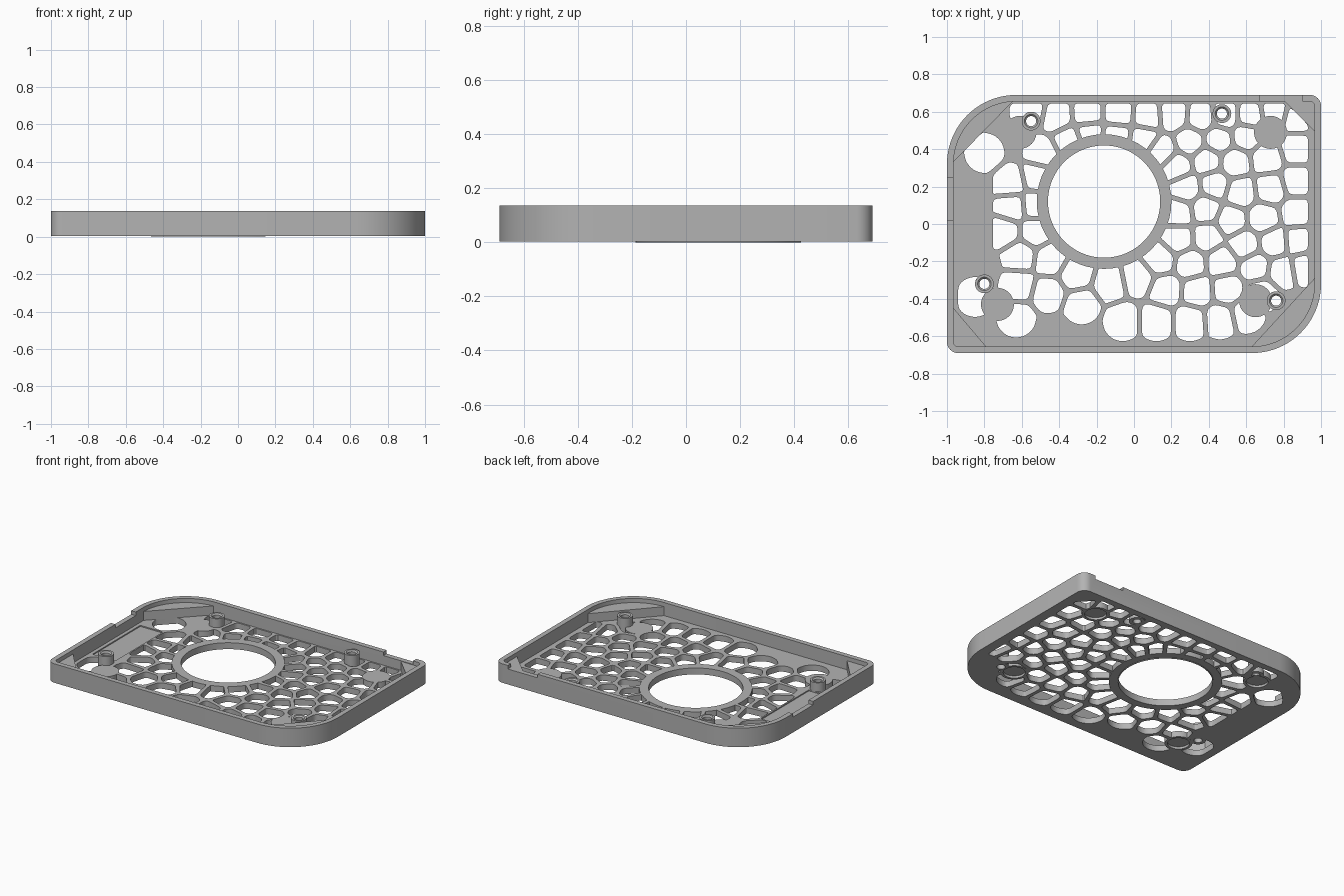
import bpy, bmesh, math
from mathutils import Vector

cube = bpy.data.objects.get("Cube")
if cube:
    bpy.data.objects.remove(cube, do_unlink=True)

BASE, FLOOR, TOP = 0.004, 0.045, 0.137
HALF_X, HALF_Y, WALL = 1.0, 0.69, 0.035
RIB = 0.013
RING = Vector((-0.16, 0.12))

grey = bpy.data.materials.new("plastic_grey")
grey.use_nodes = True
grey.diffuse_color = (0.45, 0.45, 0.45, 1)
grey.node_tree.nodes["Principled BSDF"].inputs["Base Color"].default_value = grey.diffuse_color


# ---- helpers ----
def make(name, bm):
    bmesh.ops.recalc_face_normals(bm, faces=bm.faces)
    mesh = bpy.data.meshes.new(name)
    bm.to_mesh(mesh)
    bm.free()
    mesh.materials.append(grey)
    obj = bpy.data.objects.new(name, mesh)
    bpy.context.collection.objects.link(obj)
    return obj


def prisms(name, outlines, z0, z1):
    """Upright solids from one or more flat outlines."""
    bm = bmesh.new()
    for pts in outlines:
        low = [bm.verts.new((p[0], p[1], z0)) for p in pts]
        high = [bm.verts.new((p[0], p[1], z1)) for p in pts]
        bm.faces.new(low[::-1])
        bm.faces.new(high)
        for i in range(len(pts)):
            j = (i + 1) % len(pts)
            bm.faces.new((low[i], low[j], high[j], high[i]))
    return make(name, bm)


def lathe(name, centre, profile, n=40):
    """Closed profile of (radius, z) spun round an upright axis."""
    bm = bmesh.new()
    rings = []
    for p in circle(centre, 1, n):
        d = p - Vector(centre)
        rings.append([bm.verts.new((centre[0] + d.x * r, centre[1] + d.y * r, z))
                      for r, z in profile])
    m = len(profile)
    for i in range(n):
        a, b = rings[i], rings[(i + 1) % n]
        for k in range(m):
            bm.faces.new((a[k], b[k], b[(k + 1) % m], a[(k + 1) % m]))
    return make(name, bm)


def circle(centre, r, n=48):
    return [Vector(centre) + r * Vector((math.cos(math.tau * i / n), math.sin(math.tau * i / n)))
            for i in range(n)]


def rect(x0, x1, y0, y1):
    return [Vector(p) for p in ((x0, y0), (x1, y0), (x1, y1), (x0, y1))]


def case_outline(inset):
    """Rectangle with two large and two small rounded corners."""
    pts = []
    corners = ((1, 1, 0.06), (-1, 1, 0.37), (-1, -1, 0.06), (1, -1, 0.37))
    for k, (sx, sy, r) in enumerate(corners):
        steps = 24 if r > 0.1 else 8
        c = Vector((sx * (HALF_X - r), sy * (HALF_Y - r)))
        for i in range(steps + 1):
            a = math.pi / 2 * (k + i / steps)
            pts.append(c + (r - inset) * Vector((math.cos(a), math.sin(a))))
    return pts


def clip(poly, point, normal):
    """Keep the part of a convex outline on the side the normal points to."""
    out = []
    for i, a in enumerate(poly):
        b = poly[(i + 1) % len(poly)]
        da, db = (a - point).dot(normal), (b - point).dot(normal)
        if da >= 0:
            out.append(a)
        if da * db < 0:
            out.append(a.lerp(b, da / (da - db)))
    return out


def rounded(poly, size=0.024):
    """Soften every corner of an outline."""
    clean = [p for i, p in enumerate(poly) if (p - poly[i - 1]).length > 0.004]
    out = []
    for i, p in enumerate(clean):
        u, v = clean[i - 1] - p, clean[(i + 1) % len(clean)] - p
        a = p + u * min(0.45, size / u.length)
        b = p + v * min(0.45, size / v.length)
        for t in (0, 0.33, 0.67, 1):
            out.append(a.lerp(p, t).lerp(p.lerp(b, t), t))
    return out


def cut(obj, cutter):
    mod = obj.modifiers.new("cut", 'BOOLEAN')
    mod.operation, mod.solver, mod.object = 'DIFFERENCE', 'EXACT', cutter
    bpy.context.view_layer.objects.active = obj
    bpy.ops.object.modifier_apply(modifier=mod.name)
    bpy.data.objects.remove(cutter, do_unlink=True)


# ---- layout ----
posts = [(-0.55, 0.55), (0.47, 0.59), (-0.80, -0.32), (0.76, -0.41)]
pads = [(-0.61, 0.49), (0.73, 0.49), (-0.73, -0.43), (0.65, -0.41)]
# Corner braces: a point on the diagonal edge and the direction into the case
braces = [(Vector((-0.81, 0.49)), Vector((1, -0.98)).normalized()),
          (Vector((0.80, -0.47)), Vector((-1, 0.92)).normalized()),
          (Vector((0.88, 0.58)), Vector((-1, -1)).normalized()),
          (Vector((-0.88, -0.55)), Vector((1, 0.85)).normalized())]
# Honeycomb cell centres, in hundredths
seeds = [
    (-56, 60), (-41, 57), (-25, 58), (-8, 58), (7, 57), (21, 58), (36, 57), (49, 58),
    (62, 58), (75, 60), (87, 57), (-49, 38), (-35, 45), (-24, 49), (-9, 48), (5, 46),
    (15, 39), (30, 44), (45, 45), (60, 47), (87, 40), (23, 31), (39, 34), (54, 33),
    (71, 35), (87, 23), (28, 19), (43, 21), (57, 17), (73, 19), (24, 6), (38, 8),
    (52, 2), (69, 3), (87, 6), (24, -8), (39, -7), (59, -11), (75, -10), (88, -9),
    (14, -19), (30, -21), (47, -20), (65, -23), (79, -25), (91, -23), (2, -29), (17, -35),
    (34, -36), (50, -35), (68, -37), (-13, -32), (-31, -27), (-28, -43), (-6, -52), (12, -52),
    (30, -52), (46, -51), (60, -48), (-46, -37), (-63, -50), (-85, -39), (-62, -33), (-45, -19),
    (-61, -17), (-53, -4), (-69, -4), (-65, 9), (-53, 10), (-66, 22), (-52, 25), (-80, 38)]
seeds = [Vector(s) / 100 for s in seeds]


def cell(seed):
    """Space nearer to this seed than to any other, less half a rib."""
    poly = circle(seed, 0.11, 12)
    for other in seeds:
        gap = seed - other
        if 0 < gap.length < 0.3:
            d = gap.normalized()
            poly = clip(poly, (seed + other) / 2 + d * RIB, d)
    left = -0.755 if abs(seed.y) < 0.3 else -0.94
    limits = [(Vector((left, 0)), Vector((1, 0))), (Vector((0.93, 0)), Vector((-1, 0))),
              (Vector((0, 0.645)), Vector((0, -1))), (Vector((0, -0.64)), Vector((0, 1)))]
    for point, normal in limits + braces:
        poly = clip(poly, point, normal)
    return rounded(poly) if len(poly) > 2 else []


# ---- tray with open honeycomb floor ----
tray = prisms("tray", [case_outline(0)], BASE, TOP)
cut(tray, prisms("inside_cutter", [case_outline(WALL)], FLOOR, 0.3))

cells = prisms("cell_cutter", [c for c in map(cell, seeds) if len(c) > 5], -0.1, 0.1)
solid_spots = [(RING, 0.36)] + [(p, 0.088) for p in pads] + [(p, 0.05) for p in posts]
for centre, r in solid_spots:
    cut(cells, prisms("solid_spot", [circle(centre, r)], -0.2, 0.2))
cut(tray, cells)

# Large round opening, screw holes and underside pad recesses
cut(tray, prisms("opening_cutter", [circle(RING, 0.30, 96)], -0.1, 0.1))
cut(tray, prisms("screw_cutter", [circle(p, 0.027, 32) for p in posts], -0.1, 0.1))
cut(tray, prisms("pad_cutter", [circle(p, 0.07) for p in pads], -0.1, 0.02))

# Shallow floor pocket and notches in the rim
cut(tray, prisms("pocket_cutter", [rect(-0.94, -0.765, -0.27, 0.26)], FLOOR - 0.008, 0.1))
cut(tray, prisms("rim_cutter", [rect(0.67, 0.90, 0.6, 0.8), rect(-1.1, -0.94, 0.02, 0.245)],
                 TOP - 0.025, 0.3))

# ---- fitted parts ----
parts = [tray]
parts.append(lathe("opening_lip", RING,
                   [(0.30, 0), (0.306, 0), (0.306, FLOOR), (0.30, FLOOR)], 96))
for i, p in enumerate(posts):
    parts.append(lathe(f"screw_post_{i + 1}", p,
                       [(0.027, FLOOR - 0.005), (0.05, FLOOR - 0.005), (0.05, 0.107),
                        (0.036, 0.107), (0.027, 0.098)]))
for i, (point, normal) in enumerate(braces):
    shape = clip(case_outline(WALL - 0.004), point, -normal)
    parts.append(prisms(f"corner_brace_{i + 1}", [shape], FLOOR - 0.004, 0.108))

# ---- smooth curved walls, crisp edges ----
bpy.ops.object.select_all(action='DESELECT')
for obj in parts:
    obj.select_set(True)
bpy.context.view_layer.objects.active = tray
bpy.ops.object.shade_smooth_by_angle(angle=math.radians(30))
